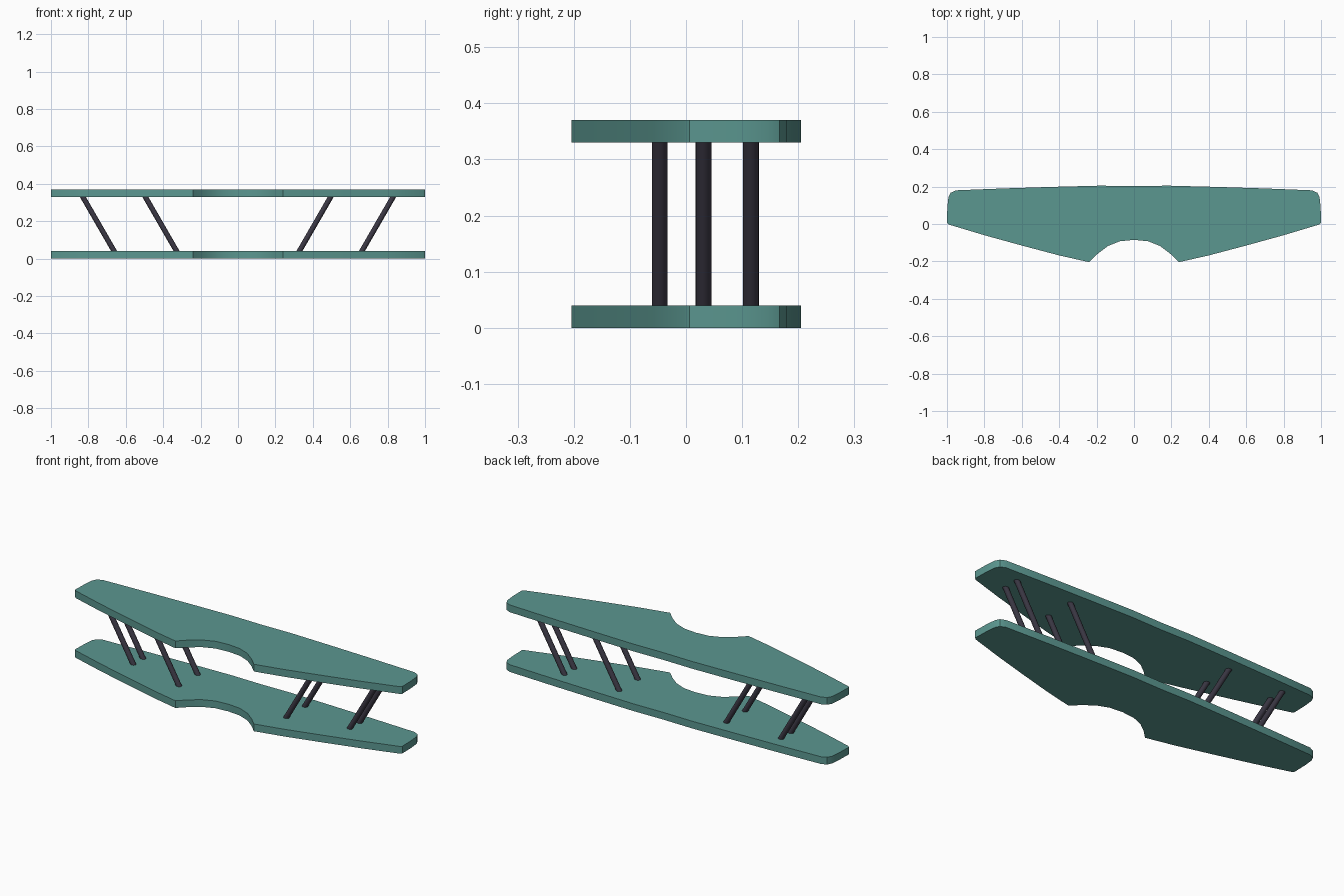
import bpy, bmesh, math
from mathutils import Vector

if "Cube" in bpy.data.objects:
    bpy.data.objects.remove(bpy.data.objects["Cube"])

def material(name, color):
    m = bpy.data.materials.new(name)
    m.diffuse_color = (*color, 1)
    m.use_nodes = True
    m.node_tree.nodes["Principled BSDF"].inputs["Base Color"].default_value = m.diffuse_color
    return m

teal = material("teal", (0.105, 0.31, 0.28))
dark = material("dark_grey", (0.045, 0.04, 0.06))

def finish(ob, mat):
    ob.data.materials.append(mat)
    bpy.ops.object.select_all(action='DESELECT')
    ob.select_set(True)
    bpy.context.view_layer.objects.active = ob
    bpy.ops.object.shade_smooth_by_angle(angle=math.radians(30))

# Half outline of a wing, from the cutout centre round to the back centre
half = [(0, -0.085), (0.075, -0.092), (0.14, -0.118), (0.195, -0.16),
        (0.24, -0.204), (0.40, -0.168), (0.60, -0.115), (0.80, -0.06),
        (0.99, -0.003), (1.0, 0.006), (0.998, 0.09), (0.992, 0.145),
        (0.98, 0.167), (0.952, 0.18), (0.70, 0.19), (0.45, 0.198),
        (0.18, 0.205), (0, 0.202)]
outline = half + [(-x, y) for x, y in half[-2:0:-1]]

def wing(name, z, thick=0.04):
    bm = bmesh.new()
    face = bm.faces.new([bm.verts.new((x, y, z)) for x, y in outline])
    ext = bmesh.ops.extrude_face_region(bm, geom=[face])
    top = [g for g in ext["geom"] if isinstance(g, bmesh.types.BMVert)]
    bmesh.ops.translate(bm, verts=top, vec=(0, 0, thick))
    bmesh.ops.recalc_face_normals(bm, faces=bm.faces)
    me = bpy.data.meshes.new(name)
    bm.to_mesh(me)
    bm.free()
    ob = bpy.data.objects.new(name, me)
    bpy.context.collection.objects.link(ob)
    finish(ob, teal)

wing("lower_wing", 0)
wing("upper_wing", 0.33)

# Slanted struts, leaning outward toward the wing tips
def strut(name, x, y, side):
    lean = math.tan(math.radians(30)) * 0.155
    a = Vector((side * (x - lean), y, 0.03))
    b = Vector((side * (x + lean), y, 0.34))
    bpy.ops.mesh.primitive_cylinder_add(vertices=16, radius=0.014,
                                        depth=(b - a).length, location=(a + b) / 2)
    ob = bpy.context.object
    ob.name = name
    ob.rotation_euler = (0, side * math.radians(30), 0)
    finish(ob, dark)

for side, label in ((-1, "left"), (1, "right")):
    for place, x, y in (("inner_front", 0.412, -0.047), ("inner_rear", 0.412, 0.116),
                        ("outer_front", 0.746, 0.031), ("outer_rear", 0.746, 0.116)):
        strut(f"{label}_{place}_strut", x, y, side)
